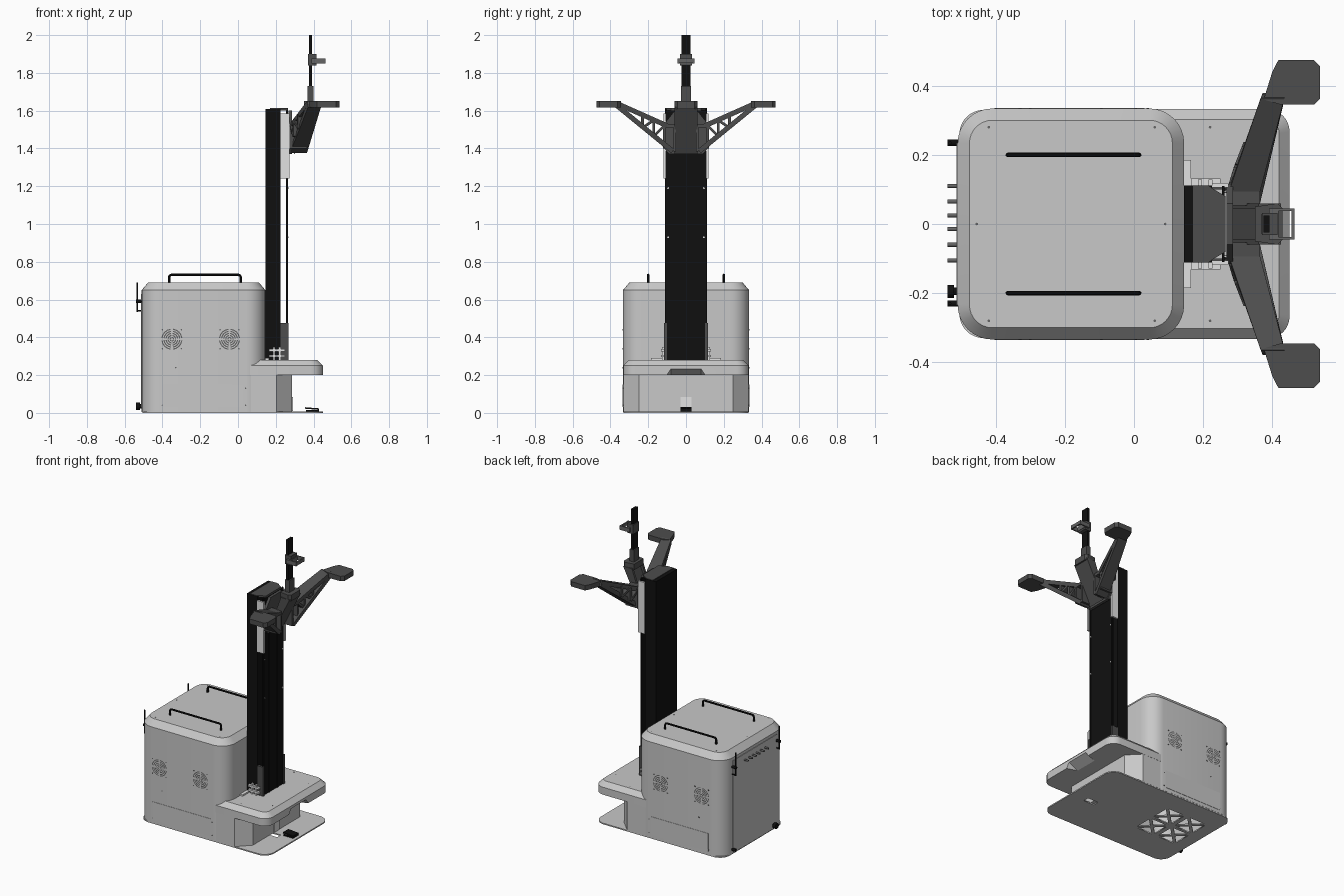
import bpy, bmesh, math
from mathutils import Vector

if "Cube" in bpy.data.objects:
    bpy.data.objects.remove(bpy.data.objects["Cube"])


def material(name, r, g, b):
    m = bpy.data.materials.new(name)
    m.use_nodes = True
    m.diffuse_color = (r, g, b, 1)
    m.node_tree.nodes["Principled BSDF"].inputs["Base Color"].default_value = (r, g, b, 1)
    return m


LIGHT = material("light grey shell", 0.58, 0.58, 0.58)
PALE = material("pale aluminium", 0.76, 0.76, 0.76)
DARK = material("dark grey bracket", 0.075, 0.075, 0.075)
BLACK = material("black", 0.005, 0.005, 0.005)
VENT = material("vent shadow", 0.13, 0.13, 0.13)


def finish(name, bm, mat, smooth=False):
    bmesh.ops.recalc_face_normals(bm, faces=bm.faces)
    me = bpy.data.meshes.new(name)
    bm.to_mesh(me)
    bm.free()
    me.materials.append(mat)
    ob = bpy.data.objects.new(name, me)
    bpy.context.collection.objects.link(ob)
    if smooth:
        bpy.ops.object.select_all(action='DESELECT')
        ob.select_set(True)
        bpy.context.view_layer.objects.active = ob
        bpy.ops.object.shade_smooth_by_angle(angle=math.radians(30))
    return ob


def hulls(name, groups, mat):
    """One object made of several convex solids."""
    bm = bmesh.new()
    for pts in groups:
        vs = [bm.verts.new(p) for p in pts]
        res = bmesh.ops.convex_hull(bm, input=vs)
        junk = [v for v in res["geom_interior"] if isinstance(v, bmesh.types.BMVert)]
        bmesh.ops.delete(bm, geom=junk, context='VERTS')
    bmesh.ops.dissolve_limit(bm, angle_limit=0.01, verts=bm.verts, edges=bm.edges)
    return finish(name, bm, mat)


def cube(x0, x1, y0, y1, z0, z1):
    return [(x, y, z) for x in (x0, x1) for y in (y0, y1) for z in (z0, z1)]


def prism_z(poly, z0, z1):
    return [(x, y, z) for x, y in poly for z in (z0, z1)]


def rounded(x0, x1, y, r, n=8):
    pts = []
    for cx, cy, a in ((x1 - r, y - r, 0), (x0 + r, y - r, 90), (x0 + r, r - y, 180), (x1 - r, r - y, 270)):
        for i in range(n + 1):
            t = math.radians(a + 90 * i / n)
            pts.append((cx + r * math.cos(t), cy + r * math.sin(t)))
    return pts


def loft(name, layers, mat, bottom=True):
    bm = bmesh.new()
    rings = [[bm.verts.new((x, y, z)) for x, y in pts] for pts, z in layers]
    for a, b in zip(rings, rings[1:]):
        for i in range(len(a)):
            j = (i + 1) % len(a)
            bm.faces.new((a[i], a[j], b[j], b[i]))
    bm.faces.new(rings[-1])
    if bottom:
        bm.faces.new(rings[0][::-1])
    return finish(name, bm, mat, True)


def curve_mesh(name, splines, mat, dims, cyclic=False, bevel=0, extrude=0, z=0):
    cu = bpy.data.curves.new(name + " curve", 'CURVE')
    cu.dimensions = dims
    if dims == '2D':
        cu.fill_mode = 'BOTH'
    else:
        cu.use_fill_caps = True
    cu.bevel_depth, cu.extrude, cu.bevel_resolution = bevel, extrude, 2
    for pts in splines:
        s = cu.splines.new('POLY')
        s.points.add(len(pts) - 1)
        for p, co in zip(s.points, pts):
            p.co = (co[0], co[1], co[2] if len(co) > 2 else 0, 1)
        s.use_cyclic_u = cyclic
    tmp = bpy.data.objects.new("tmp", cu)
    bpy.context.collection.objects.link(tmp)
    me = bpy.data.meshes.new_from_object(tmp.evaluated_get(bpy.context.evaluated_depsgraph_get()))
    bpy.data.objects.remove(tmp)
    bm = bmesh.new()
    bm.from_mesh(me)
    bmesh.ops.translate(bm, verts=bm.verts, vec=(0, 0, z))
    bmesh.ops.remove_doubles(bm, verts=bm.verts, dist=1e-5)
    return finish(name, bm, mat, dims == '3D')


def rods(name, segs, mat, n=14):
    """Straight cylinders given as (start, end, radius)."""
    bm = bmesh.new()
    for a, b, r in segs:
        a, b = Vector(a), Vector(b)
        d = b - a
        m = d.to_track_quat('Z', 'Y').to_matrix().to_4x4()
        m.translation = (a + b) / 2
        bmesh.ops.create_cone(bm, cap_ends=True, segments=n, radius1=r, radius2=r, depth=d.length, matrix=m)
    return finish(name, bm, mat, True)


# Floor plate with braced cut-outs and a sensor slot
holes = [[(0.26, -0.07), (0.34, -0.07), (0.34, -0.03), (0.26, -0.03)]]
for cx in (-0.35, -0.18):
    for cy in (-0.045, 0.115):
        for k in range(4):
            t = k * math.pi / 2
            tri = [(0.014, 0), (0.07, 0.056), (0.07, -0.056)]
            holes.append([(cx + u * math.cos(t) - v * math.sin(t), cy + u * math.sin(t) + v * math.cos(t)) for u, v in tri])
curve_mesh("floor_plate", [rounded(-0.505, 0.45, 0.33, 0.07)] + holes, LIGHT, '2D', True, extrude=0.004, z=0.004)

# Main cabinet, lower nose and deck
loft("cabinet", [(rounded(-0.51, 0.145, 0.334, 0.10), 0.006), (rounded(-0.51, 0.145, 0.334, 0.10), 0.65),
                 (rounded(-0.476, 0.111, 0.30, 0.066), 0.69)], LIGHT, False)
nose = [(0.0, -0.331), (0.205, -0.331), (0.285, -0.25), (0.285, 0.25), (0.205, 0.331), (0.0, 0.331)]
hulls("lower_nose", [prism_z(nose, 0.006, 0.205)], LIGHT)
deck = loft("deck", [(rounded(-0.03, 0.45, 0.332, 0.065), 0.20), (rounded(-0.03, 0.45, 0.332, 0.065), 0.25),
                     (rounded(0.0, 0.42, 0.302, 0.04), 0.28)], LIGHT)

# Sloped notch under the deck edge
cutter = hulls("notch_cutter", [[(0.47, s * 0.115, 0.19) for s in (-1, 1)] + [(0.47, s * 0.08, 0.242) for s in (-1, 1)]
                                + [(0.36, s * 0.08, 0.19) for s in (-1, 1)]], LIGHT)
cutter.hide_render = True
mod = deck.modifiers.new("notch", 'BOOLEAN')
mod.operation, mod.object, mod.solver = 'DIFFERENCE', cutter, 'EXACT'
bpy.context.view_layer.objects.active = deck
bpy.ops.object.modifier_apply(modifier=mod.name)
bpy.data.objects.remove(cutter)

# Side access panels and fan vents
for side, s in (("right", -1), ("left", 1)):
    hulls(side + "_access_panel", [cube(-0.40, 0.03, s * 0.33, s * 0.336, 0.03, 0.15)], LIGHT)
    bm = bmesh.new()
    for cx in (-0.35, -0.045):
        for r in (0.012, 0.023, 0.034, 0.045, 0.056):
            for q in range(4):
                arc = [math.radians(90 * q + 45 + a) for a in range(-38, 39, 19)]
                rows = [[bm.verts.new((cx + R * math.cos(a), s * 0.3355, 0.39 + R * math.sin(a))) for a in arc]
                        for R in (r - 0.006, r)]
                for i in range(4):
                    bm.faces.new((rows[0][i], rows[0][i + 1], rows[1][i + 1], rows[1][i]))
    finish(side + "_fan_vents", bm, VENT)
    rods(side + "_panel_screws", [((x, s * 0.33, z), (x, s * 0.336, z), 0.004) for x, z in
         [(cx + u, 0.39 + v) for cx in (-0.35, -0.045) for u in (-0.05, 0.05) for v in (-0.05, 0.05)]
         + [(-0.33, 0.24), (0.04, 0.13), (-0.4, 0.04), (0.04, 0.04)]], VENT, 8)
    # Grab handle on the lid
    y = s * 0.2
    curve_mesh(side + "_handle", [[(-0.365, y, 0.685), (-0.365, y, 0.718), (-0.361, y, 0.727), (-0.352, y, 0.731),
               (0.002, y, 0.731), (0.011, y, 0.727), (0.015, y, 0.718), (0.015, y, 0.685)]], BLACK, '3D', bevel=0.0065)
rods("top_screws", [((x, y, 0.27 if x > 0.15 else 0.685), (x, y, 0.281 if x > 0.15 else 0.691), 0.004) for x, y in
     [(-0.42, -0.28), (-0.42, 0.28), (0.06, -0.28), (0.06, 0.28), (-0.455, 0), (0.09, 0),
      (0.22, 0.28), (0.22, -0.28), (0.39, 0.19), (0.39, -0.19)]], VENT, 8)

# Rear panel, connectors, antennas and switches
hulls("rear_panel", [cube(-0.513, -0.505, -0.235, 0.235, 0.03, 0.63)], LIGHT)
rods("connectors", [((-0.51, y, 0.59), (-0.54, y, 0.59), 0.006) for y in (0.11, 0.065, 0.025, -0.015, -0.06, -0.105)], VENT)
rods("antennas", [p for y in (0.235, -0.23) for p in (((-0.533, y, 0.535), (-0.533, y, 0.69), 0.005),
     ((-0.505, y, 0.59), (-0.54, y, 0.59), 0.009), ((-0.505, y, 0.54), (-0.535, y, 0.54), 0.004))], BLACK)
rods("stop_switch", [((-0.505, -0.195, 0.035), (-0.522, -0.195, 0.035), 0.011),
                     ((-0.52, -0.195, 0.035), (-0.54, -0.195, 0.035), 0.019),
                     ((-0.505, 0.235, 0.035), (-0.535, 0.235, 0.035), 0.01)], BLACK)

# Floor sensor in front of the nose
hulls("floor_sensor", [cube(0.36, 0.43, s * 0.022, s * 0.03, 0.008, 0.016) for s in (-1, 1)]
      + [[(0.355, y, 0.03) for y in (-0.028, 0.028)] + [(0.355, y, 0.022) for y in (-0.028, 0.028)]
         + [(0.43, y, z) for y in (-0.028, 0.028) for z in (0.016, 0.024)], cube(0.42, 0.43, -0.028, 0.028, 0.008, 0.02)], BLACK)
hulls("nose_socket", [cube(0.28, 0.29, -0.028, 0.028, 0.01, 0.085)], PALE)

# Lift column: rear extrusion, front cover and top cap
hulls("lift_column", [cube(0.145, 0.225, -0.112, 0.112, 0.27, 1.61)], BLACK)
hulls("column_cover", [cube(0.254, 0.262, -0.11, 0.11, 0.27, 1.60)]
      + [cube(0.26, 0.265, y - 0.004, y + 0.004, 0.28, 1.60) for y in (-0.1, -0.045, 0.045, 0.1)], BLACK)
cap = [(0.17, -0.11), (0.215, -0.11), (0.265, -0.08), (0.265, 0.08), (0.215, 0.11), (0.17, 0.11)]
hulls("column_cap", [prism_z(cap, 1.602, 1.613)], DARK)
rods("cover_screws", [((0.262, y, z), (0.267, y, z), 0.005) for y in (-0.095, 0.095) for z in (0.93, 1.19)], PALE, 8)

for side, s in (("right", -1), ("left", 1)):
    hulls(side + "_carriage_plate", [cube(0.225, 0.273, s * 0.105, s * 0.118, 1.24, 1.585)], PALE)
    hulls(side + "_foot_bracket", [cube(0.225, 0.268, s * 0.10, s * 0.116, 0.28, 0.475)], DARK)
    hulls(side + "_foot_clips", [cube(0.165, 0.25, s * 0.11, s * 0.132, z, z + 0.012) for z in (0.295, 0.325)]
          + [cube(x, x + 0.012, s * 0.11, s * 0.128, 0.28, 0.35) for x in (0.185, 0.215)]
          + [cube(0.145, 0.165, s * 0.11, s * 0.185, 0.28, 0.29)], PALE)


# Swept truss arms with end pads
def bar(s, y0, z0, y1, z1, w):
    d = Vector((y1 - y0, z1 - z0)).normalized() * w / 2
    out = []
    for y, z in ((y0, z0), (y1, z1)):
        for k in (-1, 1):
            yy, zz = y - k * d.y, z + k * d.x
            t = max(yy - 0.13, 0)
            out += [(0.275 + 0.39 * t, s * yy, zz), (0.365 + 0.30 * t, s * yy, zz)]
    return out


TRUSS = [(0.10, 1.52, 0.37, 1.64, 0.026), (0.07, 1.385, 0.37, 1.63, 0.026), (0.115, 1.40, 0.115, 1.53, 0.014),
         (0.115, 1.52, 0.17, 1.465, 0.014), (0.17, 1.465, 0.17, 1.55, 0.014), (0.17, 1.55, 0.23, 1.51, 0.014),
         (0.23, 1.51, 0.23, 1.58, 0.014), (0.06, 1.385, 0.06, 1.53, 0.014), (0.06, 1.52, 0.115, 1.52, 0.02)]
PAD = [(0.40, 0.44), (0.375, 0.36), (0.425, 0.345), (0.52, 0.345), (0.538, 0.363), (0.538, 0.457), (0.52, 0.475), (0.418, 0.475)]
for side, s in (("right", -1), ("left", 1)):
    hulls(side + "_arm", [bar(s, *b) for b in TRUSS], DARK)
    hulls(side + "_arm_pad", [prism_z([(x, s * y) for x, y in PAD], 1.617, 1.65)], DARK)

# Central mount, sloping neck and post
mount = [(-0.115, 1.40), (-0.09, 1.37), (0.09, 1.37), (0.115, 1.40), (0.115, 1.53), (0.06, 1.60), (-0.06, 1.60), (-0.115, 1.53)]
hulls("arm_mount", [[(x, y, z) for y, z in mount for x in (0.268, 0.286)]], DARK)
neck = [(0.28, 1.37), (0.30, 1.37), (0.425, 1.62), (0.425, 1.648), (0.355, 1.648), (0.345, 1.63)]
hulls("neck_sides", [[(x, y, z) for x, z in ((0.28, 1.40), (0.30, 1.37), (0.425, 1.62), (0.36, 1.62)) for y in (s * 0.045, s * 0.06)]
                     for s in (-1, 1)] + [[(x, y, z) for x, z in neck[1:4] + [(0.39, 1.64), (0.285, 1.40)] for y in (-0.05, 0.05)]], DARK)
top = [(0.35, -0.05), (0.415, -0.06), (0.43, -0.045), (0.43, 0.045), (0.415, 0.06), (0.35, 0.05)]
hulls("neck_top", [prism_z(top, 1.61, 1.65)], DARK)
hulls("post_socket", [cube(0.368, 0.40, -0.027, 0.027, 1.64, 1.73)], DARK)
hulls("sensor_post", [cube(0.375, 0.392, -0.025, 0.025, 1.72, 2.0)], BLACK)

# Camera clamp and open guard frame
hulls("camera_clamp", [cube(0.37, 0.415, -0.032, 0.032, 1.838, 1.90)], DARK)
hulls("camera_guard", [cube(0.41, 0.464, s * 0.037, s * 0.045, 1.85, 1.877) for s in (-1, 1)]
      + [cube(0.456, 0.464, -0.045, 0.045, 1.852, 1.875), cube(0.39, 0.418, -0.045, 0.045, 1.85, 1.877)], VENT)
